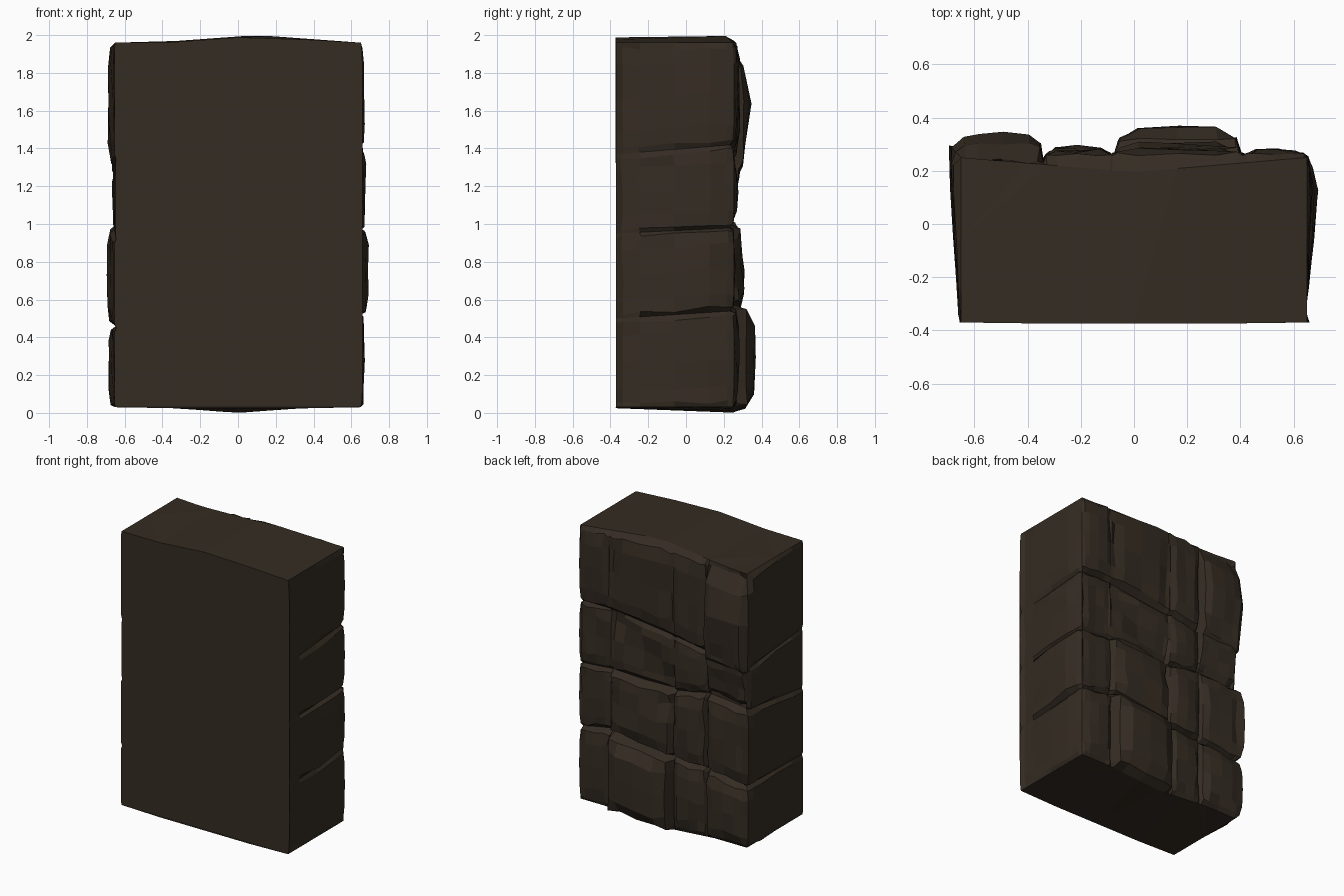
import bpy, bmesh, random
from mathutils import Vector

if "Cube" in bpy.data.objects:
    bpy.data.objects.remove(bpy.data.objects["Cube"])

random.seed(4)

# Dark stone colour
stone = bpy.data.materials.new("dark brown stone")
stone.diffuse_color = (0.035, 0.025, 0.0165, 1)
stone.use_nodes = True
stone.node_tree.nodes["Principled BSDF"].inputs["Base Color"].default_value = stone.diffuse_color

FRONT, BACK, HALF = -0.37, 0.25, 0.65

# Plan outline of the stone skin: left side, four back columns, right side
corners = [(-HALF, FRONT), (-HALF, BACK), (-0.34, BACK), (-0.08, BACK),
           (0.41, BACK), (HALF, BACK), (HALF, FRONT)]
normals = [(-1, 0), (0, 1), (0, 1), (0, 1), (0, 1), (1, 0)]
# Offset at each vertical joint, and heights of the course joints there
joint = [0.0, 0.0, -0.04, -0.03, -0.03, 0.0, 0.0]
courses = [(.45, .92, 1.34), (.46, 1.0, 1.28), (.50, 1.03, 1.32), (.52, .98, 1.36),
           (.58, 1.0, 1.42), (.54, .98, 1.42), (.50, .95, 1.37)]
# Bulge of every stone, courses from bottom to top
bulge = [(.035, .05, .035, .12, .03, .022),
         (.045, .04, .04, .06, .01, .045),
         (.015, .085, .02, .01, .0, .028),
         (.04, .10, .03, .035, .03, .02)]

STEPS = (0, .05, .2, .5, .8, .95)
ROUND = (0, .65, .93, 1.0, .93, .65)


def top_z(x):
    return 1.96 + 0.04 * max(0, 1 - abs(x - 0.1) / 0.55)


def bottom_z(x):
    return 0.03 * min(1, abs(x) / 0.4)


def skin_point(col, i, row, j):
    """One point on the stone skin: column/row stone, step i across, j up."""
    t, s = STEPS[i], STEPS[j]
    a, b = Vector(corners[col]), Vector(corners[col + 1])
    p, n = a.lerp(b, t), Vector(normals[col])
    if i == 0 and col > 0:
        n = n + Vector(normals[col - 1])
        n = Vector((max(-1, min(1, n.x)), max(-1, min(1, n.y))))
    # height between the sloping course joints
    edge = [bottom_z(p.x)]
    edge += [u + (v - u) * t for u, v in zip(courses[col], courses[col + 1])]
    edge += [top_z(p.x), top_z(p.x)]
    z = edge[row] + (edge[row + 1] - edge[row]) * s
    side = col in (0, 5)
    lip = joint[col] + (joint[col + 1] - joint[col]) * t
    if row in (0, 4) and j == 0:       # straight rims at top and bottom
        low = -0.055 * (1 - abs(p.x) / HALF) if row == 4 else 0
        off = low if not side else 0
    else:
        r = min(row, 3)
        across = ROUND[i]
        if col == 0:                   # left stones grow towards the back
            across = .2 + .8 * t
        if col == 1:                   # corner stones stay full to the corner
            across = max(across, .85) if t < .5 else across
        if col == 5:                   # right stones run out to the flat front
            across = min(1, 1.3 - 1.4 * t, .3 + 3 * t)
        up = ROUND[j]
        if col == 1 and row in (2, 3):  # one tall stone spans two courses
            h = (z - 1.03) / 0.92
            up = max(0, min(1, .2 + 1.15 * h, 4.5 * (1 - h))) if h > .02 else 0
        valley = -0.005 if side else -0.025
        off = valley + (bulge[r][col] - valley) * min(across, up)
        if i == 0 and not side:        # vertical joints, shallow in the top course
            off = lip * (.4 if r == 3 and col > 2 else 1) + 0.03 * up
        if i == 0 and col == 1:        # left back corner
            off = -.01 + (bulge[r][0] + .01) * up
        if i == 0 and col == 5:        # right back corner
            off = -0.015 + 0.02 * up
        if col == 3 and row == 2:      # slanting crack in the large stone
            d = abs((1 - t) * 0.9 + s - 0.95)
            off -= 0.04 * max(0, 1 - 2.5 * d)
        if col == 3 and row == 1:      # leaning ledge
            off -= 0.035 * max(0, 1 - 4 * abs(s - .78 + .2 * t))
        if 0 < i and 0 < j:            # chiselled facets
            k = .005 if side else .008
            off += random.uniform(-k, k)
            z += random.uniform(-.012, .012)
            p = p + (b - a).normalized() * random.uniform(-.008, .008)
    p = p + n * off
    return Vector((p.x, p.y, z))


# Stone skin as a grid
bm = bmesh.new()
levels = [(r, j) for r in range(4) for j in range(len(STEPS))] + [(4, 0)]
across = [(c, i) for c in range(6) for i in range(len(STEPS))]
grid = [[bm.verts.new(skin_point(c, i, r, j)) for r, j in levels] for c, i in across]

# Last column ends at the front right edge
last = []
for r, j in levels:
    e = [bottom_z(HALF), *courses[6], top_z(HALF), top_z(HALF)]
    off = 0 if (r, j) in ((0, 0), (4, 0)) else -.005 + .015 * ROUND[j]
    last.append(bm.verts.new((HALF + off, FRONT, e[r] + (e[r + 1] - e[r]) * STEPS[j])))
grid.append(last)

for a, b in zip(grid, grid[1:]):
    for k in range(len(levels) - 1):
        bm.faces.new((a[k], a[k + 1], b[k + 1], b[k]))

# Flat front, slightly domed top and bottom
xs = (0.35, 0.0, -0.35)
top_front = [bm.verts.new((x, FRONT - .004, top_z(x) - .005)) for x in xs]
low_front = [bm.verts.new((x, FRONT - .004, 0.025)) for x in xs]
caps = [bm.faces.new([c[-1] for c in grid] + top_front),
        bm.faces.new([c[0] for c in grid] + low_front),
        bm.faces.new(grid[0] + top_front[::-1] + grid[-1][::-1] + low_front)]
bmesh.ops.triangulate(bm, faces=caps)
bmesh.ops.recalc_face_normals(bm, faces=bm.faces)

mesh = bpy.data.meshes.new("stone_wall_block")
bm.to_mesh(mesh)
bm.free()
mesh.materials.append(stone)
wall = bpy.data.objects.new("stone_wall_block", mesh)
bpy.context.collection.objects.link(wall)
